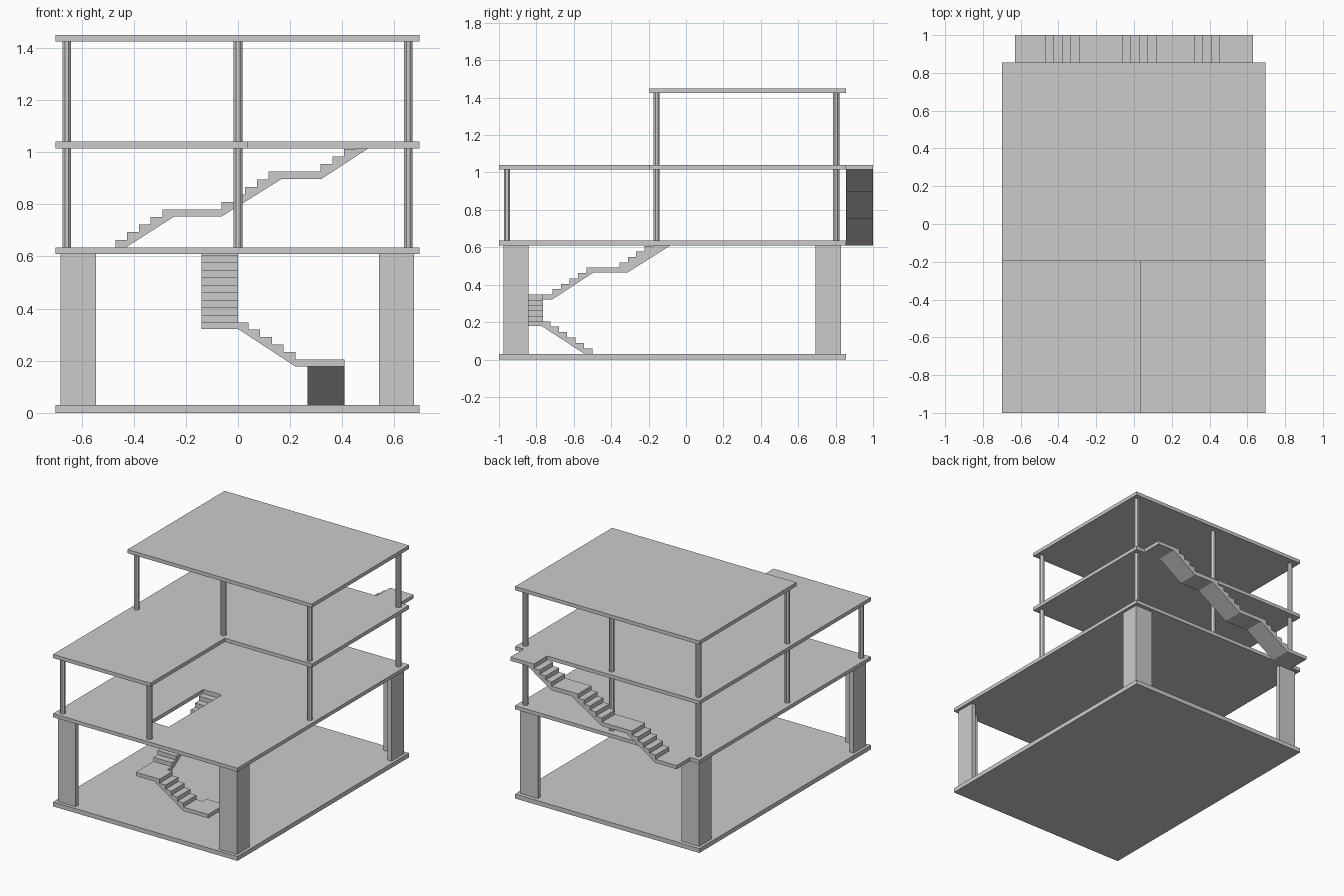
import bpy, bmesh
from math import pi
from mathutils import Matrix, Vector

if "Cube" in bpy.data.objects:
    bpy.data.objects.remove(bpy.data.objects["Cube"])


def prism(name, pts, lo, hi, place):
    """Extrude a flat outline from lo to hi; place(u, v, w) gives the position."""
    bm = bmesh.new()
    a = [bm.verts.new(place(u, v, lo)) for u, v in pts]
    b = [bm.verts.new(place(u, v, hi)) for u, v in pts]
    bm.faces.new(a)
    bm.faces.new(b)
    n = len(pts)
    for i in range(n):
        j = (i + 1) % n
        bm.faces.new((a[i], a[j], b[j], b[i]))
    bmesh.ops.recalc_face_normals(bm, faces=bm.faces)
    me = bpy.data.meshes.new(name)
    bm.to_mesh(me)
    bm.free()
    ob = bpy.data.objects.new(name, me)
    bpy.context.collection.objects.link(ob)
    return ob


def upright(u, v, w):
    return (u, v, w)


def rect(x0, x1, y0, y1):
    return [(x0, y0), (x1, y0), (x1, y1), (x0, y1)]


def stair_outline(u, z, flights, end, under):
    """flights: (first riser, number of rises, top height); under: underside points."""
    pts = [(u, z)]
    for first, count, top in flights:
        rise = (top - z) / count
        for i in range(count):
            s = first + RUN * i
            if abs(s - pts[-1][0]) > 1e-6:
                pts.append((s, z))
            z += rise
            pts.append((s, z))
    pts.append((end, z))
    return pts + under


RUN = 0.045
X0, X1, Y0, Y1 = -0.70, 0.696, -1.0, 0.855
MID = -0.195

# Slabs
prism("ground_slab", rect(X0, X1, Y0, Y1), 0, 0.03, upright)
first = prism("first_floor_slab", rect(X0, X1, Y0, Y1), 0.61, 0.635, upright)
prism("second_floor_slab",
      [(X0, Y0), (0.037, Y0), (0.037, MID), (X1, MID), (X1, Y1), (X0, Y1)],
      1.015, 1.04, upright)
prism("roof_slab", rect(X0, X1, MID, Y1), 1.425, 1.45, upright)

# Stair opening in the first floor
cutter = prism("stairwell_cutter", rect(-0.14, 0.0, -0.75, 0.0), 0.5, 0.75, upright)
cutter.hide_render = True
cutter.hide_viewport = True
cutter.display_type = 'WIRE'
mod = first.modifiers.new("stairwell", 'BOOLEAN')
mod.operation = 'DIFFERENCE'
mod.solver = 'EXACT'
mod.object = cutter

# L-shaped corner piers on the ground floor, angles facing outwards
L, T = 0.135, 0.03
ell = [(0, 0), (L, 0), (L, T), (T, T), (T, L), (0, L)]
for cx, sx, side in ((-0.68, 1, "left"), (0.676, -1, "right")):
    for cy, sy, end in ((-0.977, 1, "front"), (0.828, -1, "rear")):
        prism(f"{end}_{side}_pier", [(cx + sx * u, cy + sy * v) for u, v in ell],
              0.03, 0.61, upright)


# Slim eight-sided columns on the upper floors
def column(name, x, y, z0, z1):
    bm = bmesh.new()
    bmesh.ops.create_cone(bm, cap_ends=True, segments=8, radius1=0.018, radius2=0.018,
                          depth=z1 - z0,
                          matrix=Matrix.Translation(Vector((x, y, (z0 + z1) / 2)))
                          @ Matrix.Rotation(pi / 8, 4, 'Z'))
    me = bpy.data.meshes.new(name)
    bm.to_mesh(me)
    bm.free()
    bpy.context.collection.objects.link(bpy.data.objects.new(name, me))


XL, XM, XR = -0.657, 0.0, 0.653
YF, YM, YR = -0.957, -0.157, 0.803
for x, y in ((XL, YF), (XM, YF), (XL, YM), (XR, YM), (XL, YR), (XM, YR), (XR, YR)):
    column("first_floor_column", x, y, 0.635, 1.015)
for x in (XL, XM, XR):
    for y in (YM, YR):
        column("second_floor_column", x, y, 1.04, 1.425)

# Inner stair: lower flight runs forward to its landing
prism("inner_stair_lower",
      stair_outline(0.5, 0.03, [(0.5, 6, 0.2045)], 0.905,
                    [(0.905, 0.178), (0.77, 0.178), (0.543, 0.03)]),
      0.267, 0.408, lambda u, v, w: (w, -u, v))
# Middle flight runs left
prism("inner_stair_middle",
      stair_outline(-0.267, 0.2045, [(-0.22, 5, 0.3475)], 0.14,
                    [(0.14, 0.322), (0.0, 0.322), (-0.22, 0.178), (-0.267, 0.178)]),
      -0.905, -0.765, lambda u, v, w: (-u, w, v))
# Upper flights run back through the opening
prism("inner_stair_upper",
      stair_outline(-0.765, 0.3475, [(-0.713, 5, 0.491), (-0.356, 5, 0.635)], 0.0,
                    [(0.0, 0.61), (-0.083, 0.61), (-0.312, 0.465), (-0.495, 0.465),
                     (-0.713, 0.322), (-0.765, 0.322)]),
      -0.14, 0.0, lambda u, v, w: (w, u, v))

# Outer stair along the rear wall
prism("outer_stair",
      stair_outline(-0.63, 0.635, [(-0.47, 5, 0.78), (-0.063, 5, 0.925), (0.317, 4, 1.04)],
                    0.63,
                    [(0.63, 1.015), (0.5, 1.015), (0.32, 0.897), (0.167, 0.897),
                     (-0.063, 0.753), (-0.245, 0.753), (-0.468, 0.61), (-0.63, 0.61)]),
      Y1, 1.0, lambda u, v, w: (u, w, v))
